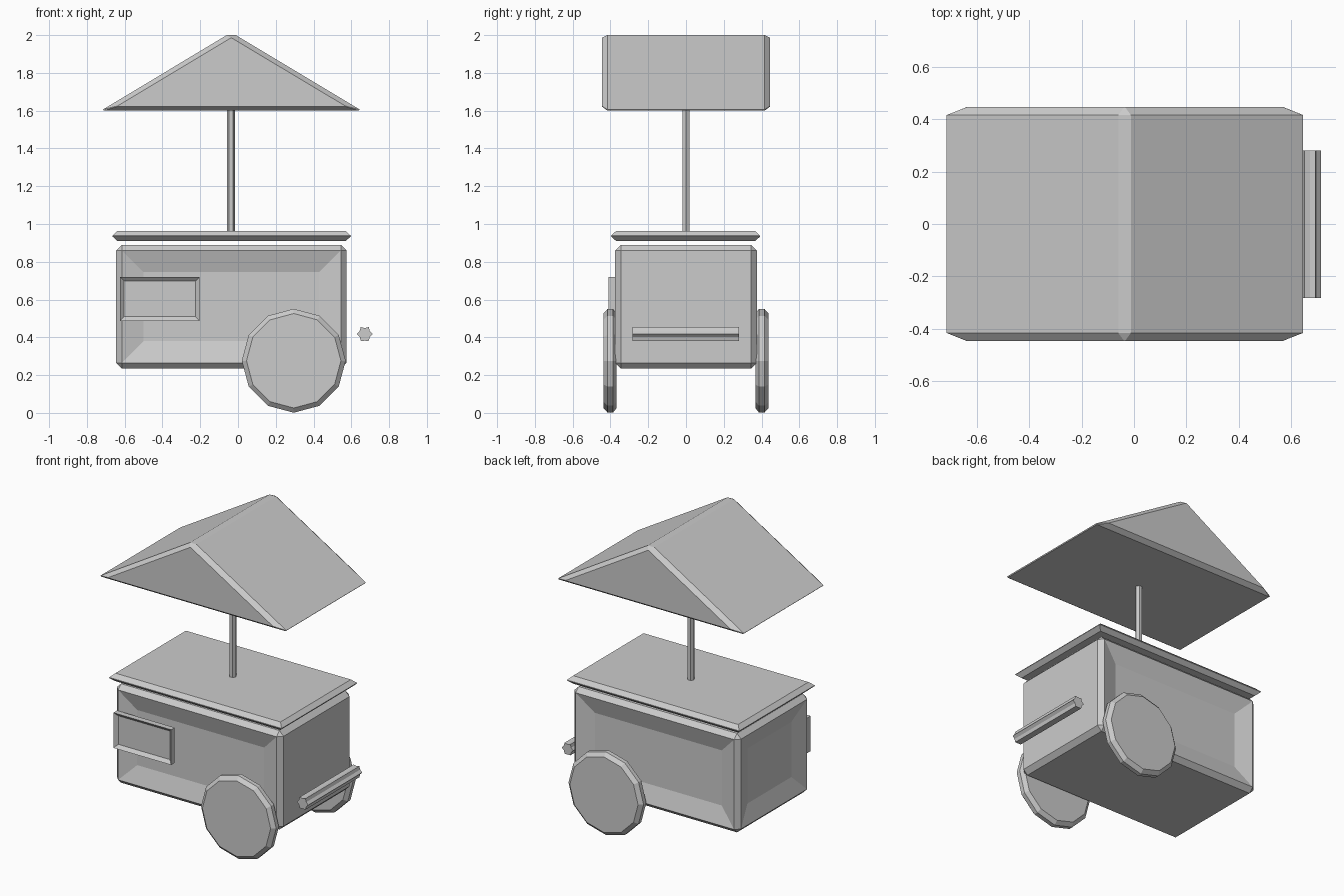
import bpy, bmesh, math
from mathutils import Vector

if "Cube" in bpy.data.objects:
    bpy.data.objects.remove(bpy.data.objects["Cube"])

grey = bpy.data.materials.new("light_grey")
grey.diffuse_color = (0.6, 0.6, 0.6, 1)
grey.use_nodes = True
grey.node_tree.nodes["Principled BSDF"].inputs["Base Color"].default_value = grey.diffuse_color


def finish(bm, name):
    bmesh.ops.recalc_face_normals(bm, faces=bm.faces)
    mesh = bpy.data.meshes.new(name)
    bm.to_mesh(mesh)
    bm.free()
    mesh.materials.append(grey)
    obj = bpy.data.objects.new(name, mesh)
    bpy.context.collection.objects.link(obj)
    return obj


def box(lo, hi):
    bm = bmesh.new()
    bmesh.ops.create_cube(bm, size=1)
    for v in bm.verts:
        v.co = [lo[i] + (v.co[i] + 0.5) * (hi[i] - lo[i]) for i in range(3)]
    return bm


def loft(name, rings):
    """Join equal-length rings of points and cap both ends."""
    bm = bmesh.new()
    loops = [[bm.verts.new(p) for p in ring] for ring in rings]
    n = len(loops[0])
    for a, b in zip(loops, loops[1:]):
        for i in range(n):
            j = (i + 1) % n
            bm.faces.new((a[i], a[j], b[j], b[i]))
    bm.faces.new(loops[0][::-1])
    bm.faces.new(loops[-1])
    return finish(bm, name)


def recess(bm, normal, width, depth):
    """Sink the largest face pointing along normal, with sloping sides."""
    n = Vector(normal)
    face = max((f for f in bm.faces if f.normal.dot(n) > 0.99), key=lambda f: f.calc_area())
    bmesh.ops.inset_region(bm, faces=[face], thickness=width, use_even_offset=True)
    bmesh.ops.translate(bm, verts=list(face.verts), vec=-n * depth)


# Cart body: chamfered box with sunken front, back and left panels
bm = box((-0.645, -0.375, 0.235), (0.575, 0.375, 0.89))
bmesh.ops.bevel(bm, geom=list(bm.edges), offset=0.03, segments=1, affect='EDGES')
bm.normal_update()
for direction in ((0, -1, 0), (0, 1, 0), (-1, 0, 0)):
    recess(bm, direction, 0.115, 0.035)
    bm.normal_update()
finish(bm, "cart_body")


# Counter lid, widest at mid height
def rect(inset, z):
    x0, x1, y0, y1 = -0.665 + inset, 0.597 - inset, -0.397 + inset, 0.393 - inset
    return [(x0, y0, z), (x1, y0, z), (x1, y1, z), (x0, y1, z)]


loft("counter_lid", [rect(0.027, 0.91), rect(0, 0.934), rect(0, 0.938), rect(0.027, 0.963)])

# Serving window frame with sunken panel
bm = box((-0.625, -0.41, 0.487), (-0.203, -0.372, 0.72))
bm.normal_update()
recess(bm, (0, -1, 0), 0.022, 0.02)
finish(bm, "window_panel")

# Roof post
loft("roof_post", [[(-0.037 + 0.022 * math.cos(k * math.pi / 3), 0.022 * math.sin(k * math.pi / 3), z)
                    for k in range(6)] for z in (0.955, 1.61)])

# Gable roof with chamfered ends
outer = [(-0.71, 1.6), (-0.715, 1.606), (-0.06, 2.0), (-0.012, 2.0), (0.645, 1.606), (0.64, 1.6)]
inner = [(-0.64, 1.622), (-0.638, 1.625), (-0.038, 1.985), (-0.034, 1.985), (0.568, 1.625), (0.57, 1.622)]
loft("gable_roof", [[(x, y, z) for x, z in ring] for y, ring in
                    ((-0.446, inner), (-0.416, outer), (0.416, outer), (0.446, inner))])

# Wheels: twelve-sided discs with chamfered rims
for name, side in (("front_wheel", -1), ("back_wheel", 1)):
    loft(name, [[(0.295 + r * math.cos(k * math.pi / 6), side * y, 0.276 + r * math.sin(k * math.pi / 6))
                 for k in range(12)]
                for y, r in ((0.367, 0.25), (0.387, 0.275), (0.415, 0.275), (0.437, 0.25))])


# Push handle: fluted six-lobed bar
def lobe(k):
    r = 0.042 if k % 2 == 0 else 0.031
    if k == 9:
        r = 0.036
    a = k * math.pi / 6
    return 0.671 + r * math.cos(a), 0.418 + r * math.sin(a)


loft("push_handle", [[(lobe(k)[0], y, lobe(k)[1]) for k in range(12)] for y in (-0.283, 0.281)])
